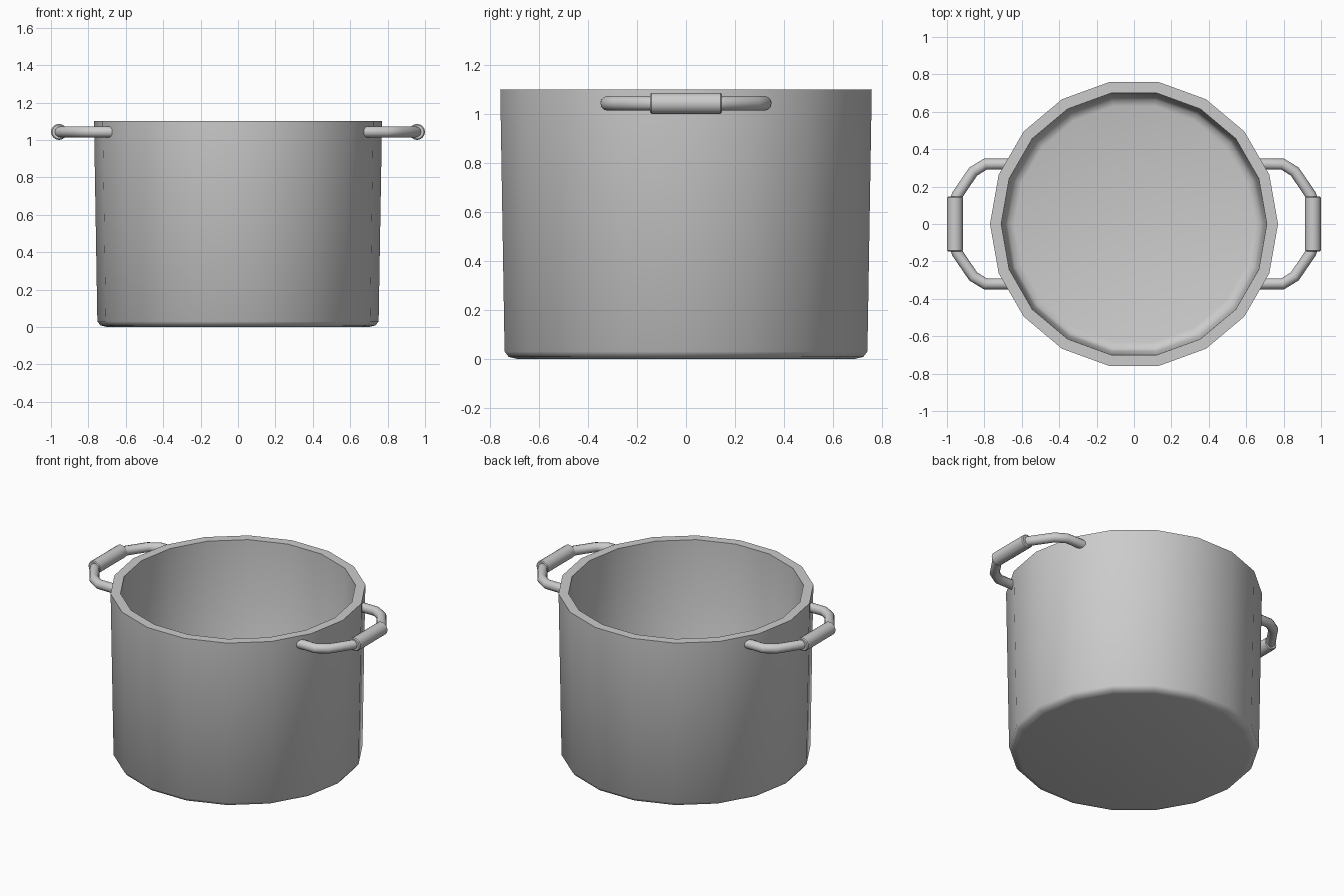
import bpy, bmesh, math

if "Cube" in bpy.data.objects:
    bpy.data.objects.remove(bpy.data.objects["Cube"])

SIDES = 18
HANDLE_Z = 1.043


def finish(obj, angle):
    bpy.ops.object.select_all(action='DESELECT')
    obj.select_set(True)
    bpy.context.view_layer.objects.active = obj
    bpy.ops.object.shade_smooth_by_angle(angle=math.radians(angle))


def lathe(name, profile, sides):
    """Revolve an (r, z) profile around z and cap both ends."""
    bm = bmesh.new()
    rings = []
    for r, z in profile:
        rings.append([bm.verts.new((r * math.cos(2 * math.pi * i / sides),
                                    r * math.sin(2 * math.pi * i / sides), z))
                      for i in range(sides)])
    for a, b in zip(rings, rings[1:]):
        for i in range(sides):
            j = (i + 1) % sides
            bm.faces.new((a[i], a[j], b[j], b[i]))
    bm.faces.new(rings[0][::-1])
    bm.faces.new(rings[-1])
    bmesh.ops.recalc_face_normals(bm, faces=bm.faces)
    mesh = bpy.data.meshes.new(name)
    bm.to_mesh(mesh)
    bm.free()
    obj = bpy.data.objects.new(name, mesh)
    bpy.context.collection.objects.link(obj)
    return obj


# Pot body: outside wall, flat rim, inside wall and floor
pot = lathe("pot_body", [
    (0.70, 0.0), (0.735, 0.008), (0.752, 0.03), (0.77, 1.10),
    (0.71, 1.10), (0.692, 0.10), (0.675, 0.07), (0.64, 0.06)], SIDES)
finish(pot, 50)


def handle(side, label):
    # Bent rod, ends sunk into the wall
    half = [(0.66, 0.32), (0.795, 0.32), (0.86, 0.28), (0.945, 0.155), (0.957, 0.12)]
    path = half + [(x, -y) for x, y in reversed(half)]
    curve = bpy.data.curves.new(label + "_handle_rod", 'CURVE')
    curve.dimensions = '3D'
    curve.bevel_depth = 0.03
    curve.bevel_resolution = 4
    curve.use_fill_caps = True
    spline = curve.splines.new('POLY')
    spline.points.add(len(path) - 1)
    for p, (x, y) in zip(spline.points, path):
        p.co = (side * x, y, HANDLE_Z, 1)
    rod = bpy.data.objects.new(label + "_handle_rod", curve)
    bpy.context.collection.objects.link(rod)
    bpy.ops.object.select_all(action='DESELECT')
    rod.select_set(True)
    bpy.context.view_layer.objects.active = rod
    bpy.ops.object.convert(target='MESH')
    finish(bpy.context.view_layer.objects.active, 60)

    # Thicker grip sleeve
    grip = lathe(label + "_handle_grip", [
        (0.037, -0.147), (0.043, -0.141), (0.043, 0.141), (0.037, 0.147)], 16)
    grip.rotation_euler = (math.radians(90), 0, 0)
    grip.location = (side * 0.957, 0, HANDLE_Z)
    finish(grip, 40)


handle(1, "right")
handle(-1, "left")
